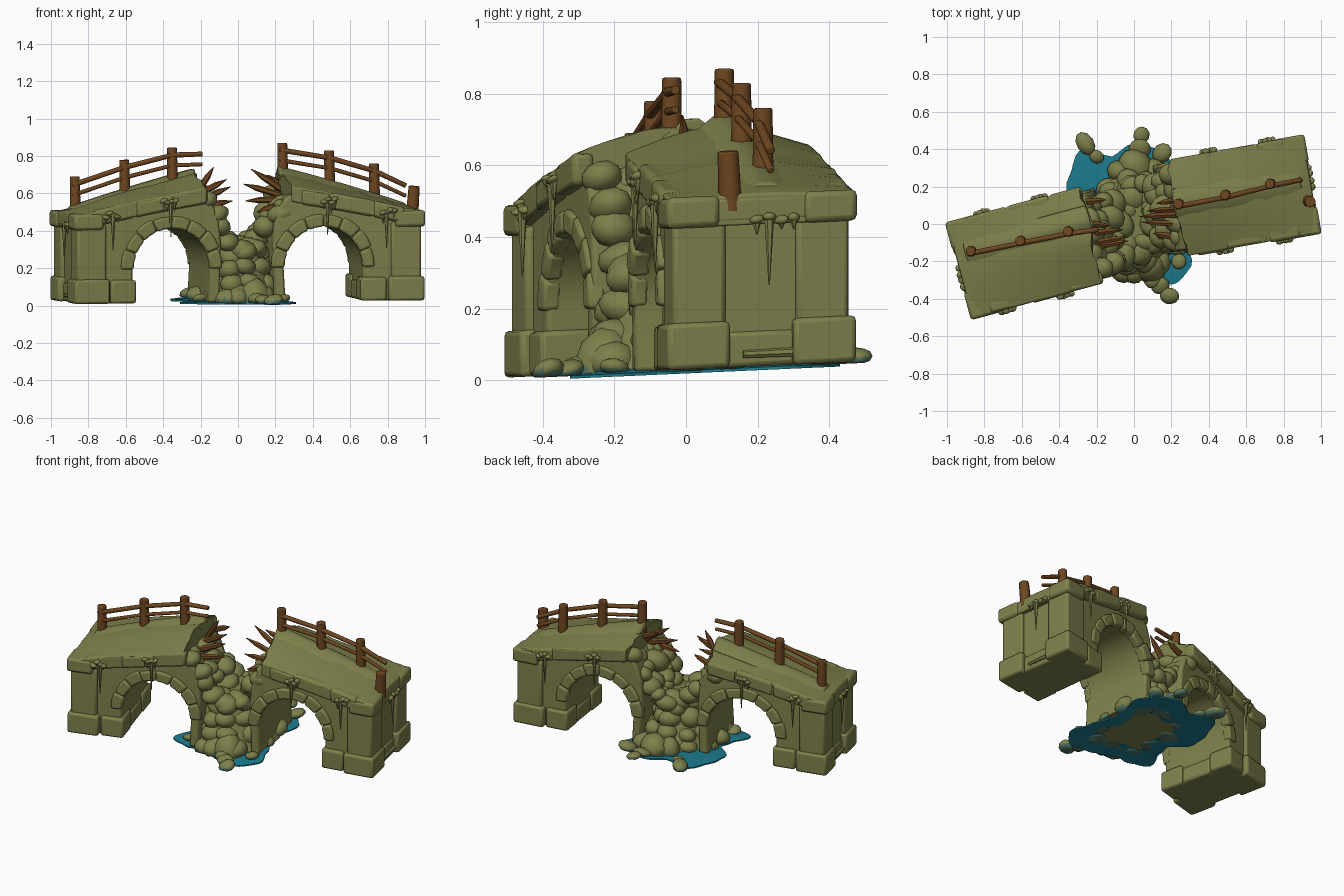
import bpy, bmesh, math, random
from mathutils import Matrix, Vector, Euler

random.seed(4)
rnd = random.uniform
if "Cube" in bpy.data.objects:
    bpy.data.objects.remove(bpy.data.objects["Cube"], do_unlink=True)


def material(name, rgb):
    m = bpy.data.materials.new(name)
    m.use_nodes = True
    m.diffuse_color = (*rgb, 1)
    m.node_tree.nodes["Principled BSDF"].inputs["Base Color"].default_value = (*rgb, 1)
    return m


STONE = material("mossy stone", (0.208, 0.214, 0.07))
WOOD = material("old wood", (0.158, 0.063, 0.015))
WATER = material("teal water", (0.012, 0.2, 0.275))
WET = material("wet stone", (0.085, 0.18, 0.13))

# Ground leans slightly up towards the back
LEAN = Matrix.Identity(4)
LEAN[2][1], LEAN[2][3] = 0.045, 0.03


def half_frame(x, y, degrees):
    return LEAN @ Matrix.Translation((x, y, 0)) @ Matrix.Rotation(math.radians(degrees), 4, 'Z')


# Local x runs from the outer end inwards, local y across the deck; last value is the rail line
HALVES = {"right": (half_frame(-0.93, -0.25, 15), 0.08),
          "left": (half_frame(0.945, 0.212, 190), -0.02)}


def finish(bm, name, mats, frame=Matrix.Identity(4), bevel=0, angle=40):
    bm.transform(frame)
    bmesh.ops.recalc_face_normals(bm, faces=bm.faces)
    me = bpy.data.meshes.new(name)
    bm.to_mesh(me)
    bm.free()
    for m in mats:
        me.materials.append(m)
    ob = bpy.data.objects.new(name, me)
    bpy.context.scene.collection.objects.link(ob)
    me.shade_smooth()
    me.set_sharp_from_angle(angle=math.radians(angle))
    if bevel:
        mod = ob.modifiers.new("soft edges", 'BEVEL')
        mod.width, mod.segments = bevel, 2
        mod.limit_method, mod.angle_limit = 'ANGLE', math.radians(40)


def loft(bm, rings):
    rows = [[bm.verts.new(p) for p in ring] for ring in rings]
    n = len(rows[0])
    for a, b in zip(rows, rows[1:]):
        for i in range(n):
            bm.faces.new((a[i], a[(i + 1) % n], b[(i + 1) % n], b[i]))
    bm.faces.new(rows[0])
    bm.faces.new(rows[-1])


def prism(bm, outline, v0, v1):
    loft(bm, [[(s, v, z) for s, z in outline] for v in (v0, v1)])


def block(bm, s0, s1, v0, v1, z0, z1):
    prism(bm, [(s0, z0), (s1, z0), (s1, z1), (s0, z1)], v0, v1)


def beam(bm, a, b, r1, r2, sides=9):
    a, b = Vector(a), Vector(b)
    d = b - a
    m = Matrix.Translation((a + b) / 2) @ d.to_track_quat('Z', 'Y').to_matrix().to_4x4()
    bmesh.ops.create_cone(bm, cap_ends=True, segments=sides, radius1=r1, radius2=r2,
                          depth=d.length, matrix=m)


def rock(bm, p, r, flat=0.8):
    turn = Euler((rnd(-.4, .4), rnd(-.4, .4), rnd(0, 6))).to_matrix().to_4x4()
    size = Matrix.Diagonal((r * rnd(.85, 1.25), r * rnd(.8, 1.1), r * flat * rnd(.85, 1.15), 1))
    bmesh.ops.create_icosphere(bm, subdivisions=2, radius=1,
                               matrix=Matrix.Translation(p) @ turn @ size)


def top(s, v):
    return 0.485 + 0.31 * s - 0.06 * s * s - (0.015 + 0.075 * s) * (abs(v) / 0.27) ** 1.4


def arch(t, grow=0):
    return (0.535 - (0.215 + grow) * math.cos(t), 0.18 + (0.22 + grow) * math.sin(t))


for side, (frame, rail) in HALVES.items():
    # Wall pierced by the arch, with a broken inner edge
    curve = [arch(math.pi * i / 14) for i in range(15)]
    broken = [(0.8, 0), (0.81, 0.3), (0.8, 0.42), (0.77, 0.51), (0.72, 0.57)]
    under = [(s, top(s, 0.25) - 0.03) for s in (0.6, 0.4, 0.2, 0.03)]
    bm = bmesh.new()
    prism(bm, [(0.03, 0), (0.32, 0)] + curve + [(0.74, 0)] + broken + under, -0.228, 0.228)
    finish(bm, side + "_arch_wall", [STONE], frame, 0.012)

    # Crowned deck with a ragged inner end
    across = [-0.262 + 0.524 * i / 10 for i in range(11)]
    ragged = [rnd(-0.03, 0.03) for v in across]
    rings = []
    for k in range(13):
        s = 0.73 * k / 12
        cut = [s + (j if k == 12 else 0) for j in ragged]
        wave = rnd(-0.004, 0.004)
        rings.append([(c, v, top(s, v) + wave) for c, v in zip(cut, across)]
                     + [(c, v, top(s, 0.27) - 0.075) for c, v in zip(cut[::-1], across[::-1])])
    bm = bmesh.new()
    loft(bm, rings)
    finish(bm, side + "_deck", [STONE], frame, 0.006)

    # Low ridge carrying the railing
    bm = bmesh.new()
    loft(bm, [[(s, rail + w, top(s, rail) + h) for w, h in
               ((-.09, -.02), (-.02, .008 + .035 * s), (.02, .008 + .035 * s), (.09, -.02))]
              for s in (0.05, 0.2, 0.4, 0.6, 0.74)])
    finish(bm, side + "_rail_ridge", [STONE], frame, 0.01)

    # Edge stones and end cap
    bm = bmesh.new()
    for sign in (-1, 1):
        s = 0.1
        while s < 0.66:
            e = min(s + rnd(0.14, 0.24), 0.74)
            w, h = rnd(0.262, 0.274), rnd(0.0, 0.01)
            prism(bm, [(s, top(s, .27) - 0.08), (e, top(e, .27) - 0.08),
                       (e, top(e, .27) + h), (s, top(s, .27) + h)], sign * 0.2, sign * w)
            s = e + 0.002
        block(bm, -0.012, 0.15, sign * 0.12, sign * 0.27, 0.395, 0.482)
    block(bm, -0.002, 0.12, -0.2, 0.2, 0.4, 0.48)
    finish(bm, side + "_edge_stones", [STONE], frame, 0.016)

    # Corner buttresses and plinths
    bm = bmesh.new()
    for g in (-1, 1):
        block(bm, 0.008, 0.17, g * 0.1, g * 0.25, 0.1, 0.42)
        block(bm, -0.008, 0.185, g * 0.09, g * 0.268, 0, 0.13)
        block(bm, 0.195, 0.335, g * 0.1, g * 0.25, 0, 0.125)
    block(bm, 0.02, 0.33, -0.1, 0.1, 0, 0.1)
    finish(bm, side + "_buttresses", [STONE], frame, 0.014)

    # Arch ring stones on both faces
    bm = bmesh.new()
    for sign in (-1, 1):
        n = 8
        for i in range(n):
            a, b = math.pi * (i + 0.01) / n, math.pi * (i + 0.99) / n
            m, g = (a + b) / 2, rnd(0.06, 0.072)
            prism(bm, [arch(t, -.003) for t in (a, m, b)] + [arch(t, g) for t in (b, m, a)],
                  sign * 0.19, sign * rnd(0.238, 0.248))
    finish(bm, side + "_arch_stones", [STONE], frame, 0.012)

    # Hanging creepers along the faces and the end, and a fallen root
    bm = bmesh.new()
    spots = [(s, g * 0.268, top(s, .27) - 0.04, 1, 0) for s in (0.2, 0.52) for g in (-1, 1)]
    spots.append((-0.004, -0.02, 0.41, 0, 1))
    for s, v, z, ds, dv in spots:
        for k in (-2, -1, 0, 1):
            p = Vector((s + ds * k * 0.02, v + dv * k * 0.035, z + rnd(-.012, .012)))
            rock(bm, p, 0.02, 0.6)
            drop = 0.19 if k == 0 else rnd(0.02, 0.06)
            beam(bm, p, p - Vector((0, 0, drop)), 0.014, 0.002, 6)
    beam(bm, (0.018, -0.09, 0.035), (0.018, 0.05, 0.035), 0.013, 0.011, 7)
    finish(bm, side + "_creepers", [STONE], frame)

    # Rubble down the broken edge, narrowing towards the middle
    bm = bmesh.new()
    for s, z, w in ((.73, .53, .17), (.78, .46, .16), (.83, .38, .15), (.88, .31, .15), (.94, .27, .15)):
        for k in range(5):
            rock(bm, (s + rnd(-.025, .02), w * (k - 2) / 2 + rnd(-.02, .02), z + rnd(-.03, .025)),
                 rnd(0.05, 0.075))
    finish(bm, side + "_rubble", [STONE], frame, angle=60)

# Central pier core
bm = bmesh.new()
loft(bm, [[(rx * math.cos(a), ry * math.sin(a) + 0.01, z)
           for a in (math.tau * i / 24 for i in range(24))]
          for z, rx, ry in ((0, .24, .3), (.06, .21, .27), (.15, .17, .22), (.32, .12, .16))])
finish(bm, "pier_core", [STONE], LEAN)

# Stacked pier stones and loose boulders at the foot
bm = bmesh.new()
for z, rx, ry, n in ((.02, .2, .27, 13), (.09, .16, .23, 11), (.17, .13, .19, 10), (.25, .11, .17, 9)):
    for i in range(n):
        a = math.tau * (i + rnd(-.25, .25)) / n
        rock(bm, (rx * math.cos(a), ry * math.sin(a) + 0.01, z + rnd(-.015, .02)), rnd(0.055, 0.078))
for x, y, r in ((.04, .475, .05), (.03, .4, .055), (-.26, .43, .055), (-.2, .36, .04), (.15, .38, .05),
                (.19, -.385, .055), (.14, -.33, .055), (.1, -.29, .06), (.24, -.2, .05), (-.2, -.2, .05),
                (.01, .31, .09), (-.08, .28, .07), (.09, -.23, .1), (0, -.22, .09), (.1, .28, .07)):
    rock(bm, (x, y, 0.015), r, 0.55 if r < 0.065 else 1.1)
# Keep undersides above the pool
for v in bm.verts:
    v.co.z = max(v.co.z, -0.004)
for f in bm.faces:
    f.material_index = 1 if f.calc_center_median().z < 0.014 else 0
finish(bm, "pier_stones", [STONE, WET], LEAN, angle=60)

# Pool of water, hollow underneath
bm = bmesh.new()
reach = [.23, .21, .25, .38, .42, .43, .38, .49, .43, .38, .25, .28, .38, .33, .27, .29, .33, .39, .38, .28]
shore = []
for i in range(80):
    k, f = divmod(i / 4, 1)
    f = f * f * (3 - 2 * f)
    r = reach[int(k)] * (1 - f) + reach[(int(k) + 1) % len(reach)] * f
    shore.append((r * math.cos(math.tau * i / 80), r * math.sin(math.tau * i / 80)))
low, high = [[bm.verts.new((x, y, z)) for x, y in shore] for z in (-0.011, -0.003)]
for ring, z in ((low, 0.012), (high, 0.03)):
    hub = bm.verts.new((0, 0, z))
    for a, b in zip(ring, ring[1:] + ring[:1]):
        bm.faces.new((hub, a, b))
for i in range(80):
    j = (i + 1) % 80
    bm.faces.new((low[i], low[j], high[j], high[i]))
finish(bm, "water_pool", [WATER], LEAN)

# Railings: posts follow the bars
RAILS = {"right": [(-.87, -.145, .69), (-.605, -.09, .78), (-.35, -.04, .845), (-.21, -.02, .85)],
         "left": [(.24, .107, .87), (.49, .155, .83), (.73, .215, .76), (.88, .245, .69)]}
for side, pts in RAILS.items():
    bm = bmesh.new()
    for x, y, z in pts[:3]:
        beam(bm, (x, y, z - 0.2), (x - 0.004, y, z), 0.03, 0.027)
    if side == "left":
        beam(bm, (.93, .125, .47), (.942, .118, .64), 0.034, 0.03)
    finish(bm, side + "_rail_posts", [WOOD], bevel=0.005)
    bm = bmesh.new()
    for drop, r in ((0.04, 0.015), (0.095, 0.012)):
        line = [Vector((x, y - 0.012, z - drop)) for x, y, z in pts]
        for a, b in zip(line, line[1:]):
            e = (b - a).normalized() * 0.02
            beam(bm, a - e, b + e, r, r * 0.9, 8)
    finish(bm, side + "_rail_bars", [WOOD], bevel=0.003)

# Splintered planks at the break
SPLINTERS = [(-.22, .0, .6, -.13, -.01, .74), (-.22, -.05, .59, -.06, -.03, .675),
             (-.22, -.1, .56, -.04, -.07, .635), (-.2, -.12, .53, -.03, -.09, .56),
             (-.26, -.24, .57, -.16, -.22, .58), (-.25, .12, .6, -.15, .13, .64),
             (.25, .08, .61, .07, .07, .73), (.23, .05, .59, .03, .04, .65),
             (.24, .0, .57, .04, .01, .56), (.24, .13, .65, .12, .11, .7),
             (.22, -.07, .54, .1, -.05, .5)]
bm = bmesh.new()
for q in SPLINTERS:
    a, b = Vector(q[:3]), Vector(q[3:])
    beam(bm, a, a.lerp(b, 0.65), 0.019, 0.016, 6)
    beam(bm, a.lerp(b, 0.65), b, 0.016, 0.002, 6)
finish(bm, "broken_planks", [WOOD], angle=30)
